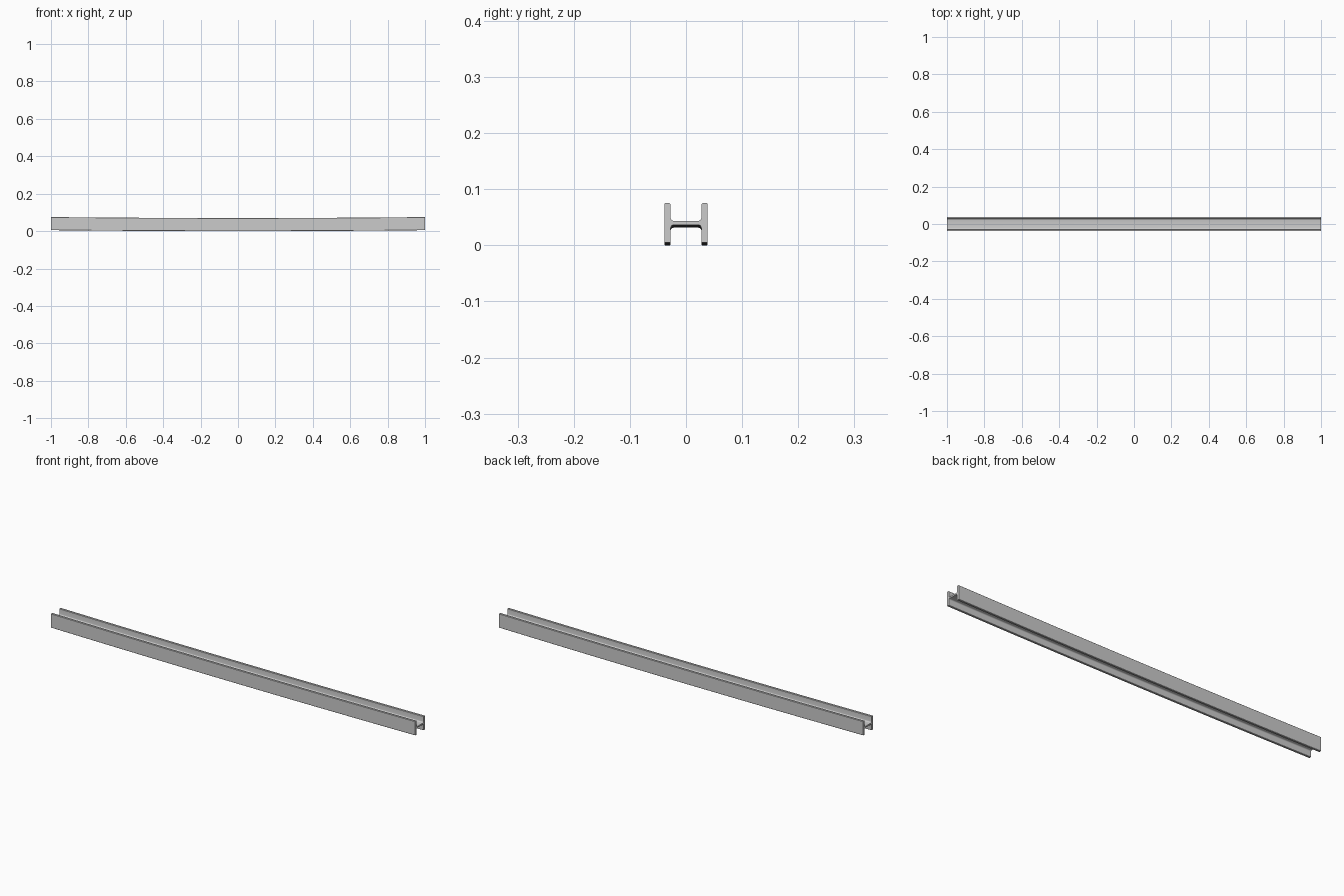
import bpy, math

if "Cube" in bpy.data.objects:
    bpy.data.objects.remove(bpy.data.objects["Cube"])

SEG = 24                                  # segments along the beam
SAG = 0.005                               # ends sit slightly above the middle
W, T, H = 0.0385, 0.011, 0.070            # half width, flange thickness, height
WEB, R = 0.0035, 0.006                    # half web thickness, fillet radius


def quarter_profile():
    """Upper right quarter of the H section, from web centre to outer side."""
    inner, top = W - T, H / 2
    pts = [(0, WEB)]
    for i in range(5):                    # root fillet between web and flange
        a = math.radians(-90 + 90 * i / 4)
        pts.append((inner - R + R * math.cos(a), WEB + R + R * math.sin(a)))
    c = 0.0015                            # eased flange tips
    pts += [(inner, top - c), (inner + c, top), (W - c, top), (W, top - c)]
    return pts


# Mirror the quarter into a closed H outline
q = quarter_profile()
right = q + [(y, -z) for y, z in reversed(q)]
left = [(-y, z) for y, z in reversed(right)]
outline = right + left[1:-1]
n = len(outline)

# Sweep the outline along x with a gentle sag
verts, faces = [], []
for i in range(SEG + 1):
    x = -1 + 2 * i / SEG
    verts += [(x, y, z + H / 2 + SAG * x * x) for y, z in outline]
for i in range(SEG):
    for j in range(n):
        k = (j + 1) % n
        faces.append((i * n + j, i * n + k, (i + 1) * n + k, (i + 1) * n + j))
faces += [tuple(range(n)), tuple(SEG * n + j for j in reversed(range(n)))]

mesh = bpy.data.meshes.new("h_beam")
mesh.from_pydata(verts, [], faces)
beam = bpy.data.objects.new("h_beam", mesh)
bpy.context.collection.objects.link(beam)

# Consistent normals and smooth fillets
bpy.context.view_layer.objects.active = beam
beam.select_set(True)
bpy.ops.object.mode_set(mode='EDIT')
bpy.ops.mesh.select_all(action='SELECT')
bpy.ops.mesh.normals_make_consistent(inside=False)
bpy.ops.object.mode_set(mode='OBJECT')
bpy.ops.object.shade_smooth_by_angle(angle=math.radians(30))
